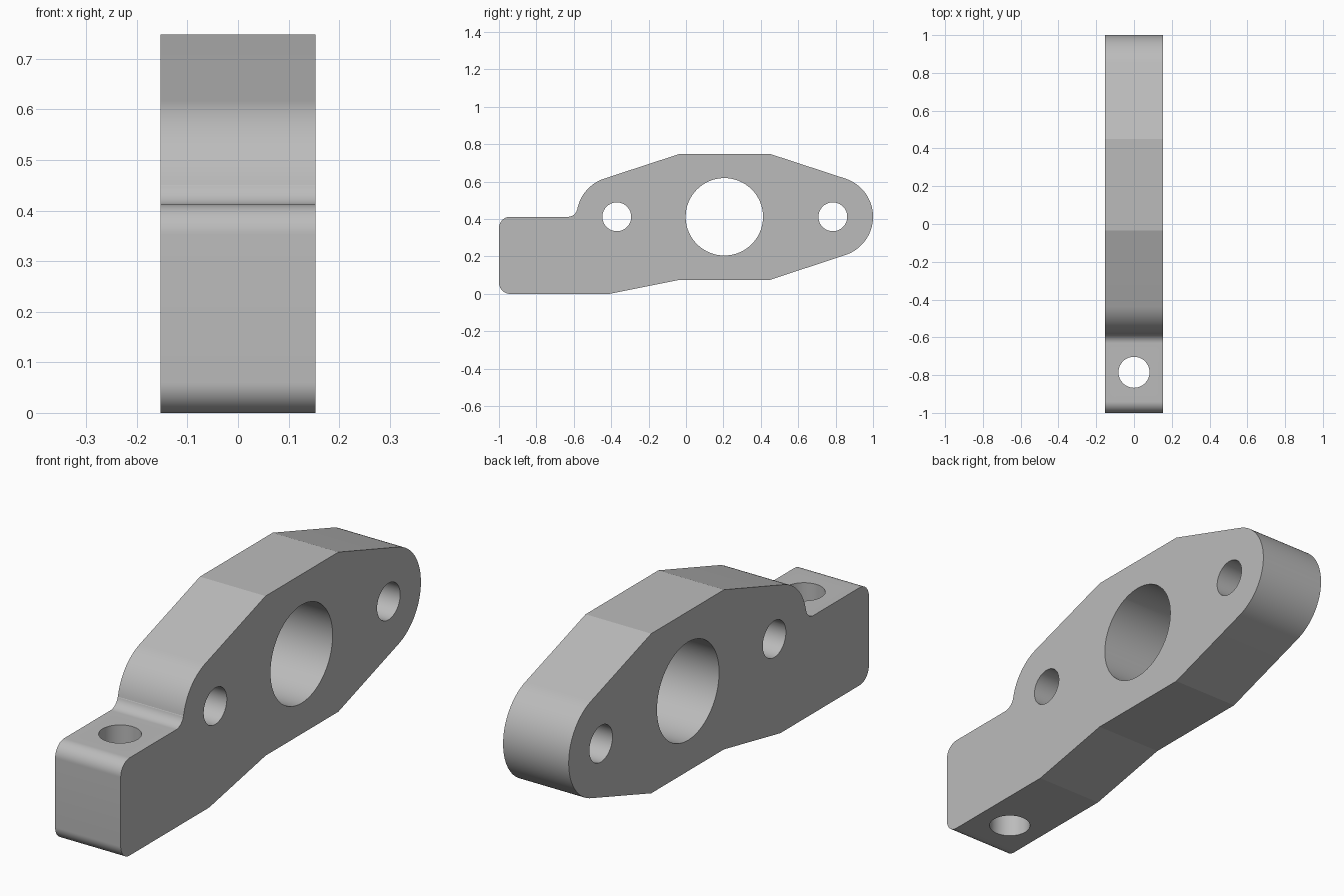
import bpy, bmesh
from math import cos, sin, radians, pi
from mathutils import Matrix

cube = bpy.data.objects.get("Cube")
if cube:
    bpy.data.objects.remove(cube, do_unlink=True)

HALF = 0.153     # half thickness
MID = 0.412      # height of the hole line
END_R = 0.215    # rounded lobe radius
CORNER = 0.06    # foot corner radius

grey = bpy.data.materials.new("plain grey")
grey.use_nodes = True
colour = (0.5, 0.5, 0.5, 1)
grey.diffuse_color = colour
grey.node_tree.nodes["Principled BSDF"].inputs["Base Color"].default_value = colour


def arc(y, z, r, start, end, steps):
    """Points (y, z) along an arc, angles in degrees."""
    angles = [radians(start + (end - start) * i / steps) for i in range(steps + 1)]
    return [(y + r * cos(a), z + r * sin(a)) for a in angles]


def add_object(name, bm):
    bmesh.ops.recalc_face_normals(bm, faces=bm.faces[:])
    mesh = bpy.data.meshes.new(name)
    bm.to_mesh(mesh)
    bm.free()
    mesh.materials.append(grey)
    obj = bpy.data.objects.new(name, mesh)
    bpy.context.collection.objects.link(obj)
    return obj


# Side outline, counter-clockwise from the underside of the foot
outline = [(-0.41, 0), (-0.035, 0.075), (0.45, 0.075)]
outline += arc(0.785, MID, END_R, -72, 72, 40)            # rear lobe
outline += [(0.45, 0.748), (-0.035, 0.748)]               # flat crown
outline += arc(-0.37, MID, END_R, 108, 169.6, 18)         # front shoulder
outline += arc(-0.631, MID + 0.05, 0.05, -10.4, -90, 16)[1:]  # inner fillet
outline += arc(-1 + CORNER, MID - CORNER, CORNER, 90, 180, 16)
outline += arc(-1 + CORNER, CORNER, CORNER, 180, 270, 16)

# Plate body
bm = bmesh.new()
face = bm.faces.new([bm.verts.new((-HALF, y, z)) for y, z in outline])
side = bmesh.ops.extrude_face_region(bm, geom=[face])
verts = [v for v in side["geom"] if isinstance(v, bmesh.types.BMVert)]
bmesh.ops.translate(bm, verts=verts, vec=(2 * HALF, 0, 0))
body = add_object("bracket_plate", bm)


def drill(name, y, z, radius, turn):
    """Cut a round through hole; turn lays the drill along x."""
    bm = bmesh.new()
    place = Matrix.Translation((0, y, z)) @ Matrix.Rotation(turn, 4, "Y")
    bmesh.ops.create_cone(bm, cap_ends=True, segments=64, radius1=radius,
                          radius2=radius, depth=1, matrix=place)
    cutter = add_object(name, bm)
    mod = body.modifiers.new(name, "BOOLEAN")
    mod.operation = "DIFFERENCE"
    mod.solver = "EXACT"
    mod.object = cutter
    return cutter


cutters = [
    drill("main_bore", 0.205, MID, 0.207, pi / 2),
    drill("front_bolt_hole", -0.37, MID, 0.077, pi / 2),
    drill("rear_bolt_hole", 0.785, MID, 0.077, pi / 2),
    drill("foot_bolt_hole", -0.785, 0.2, 0.082, 0),
]

# Apply the cuts, then remove the drills
bpy.ops.object.select_all(action="DESELECT")
body.select_set(True)
bpy.context.view_layer.objects.active = body
for mod in list(body.modifiers):
    bpy.ops.object.modifier_apply(modifier=mod.name)
for cutter in cutters:
    bpy.data.objects.remove(cutter, do_unlink=True)
bpy.ops.object.shade_smooth_by_angle(angle=radians(10))
